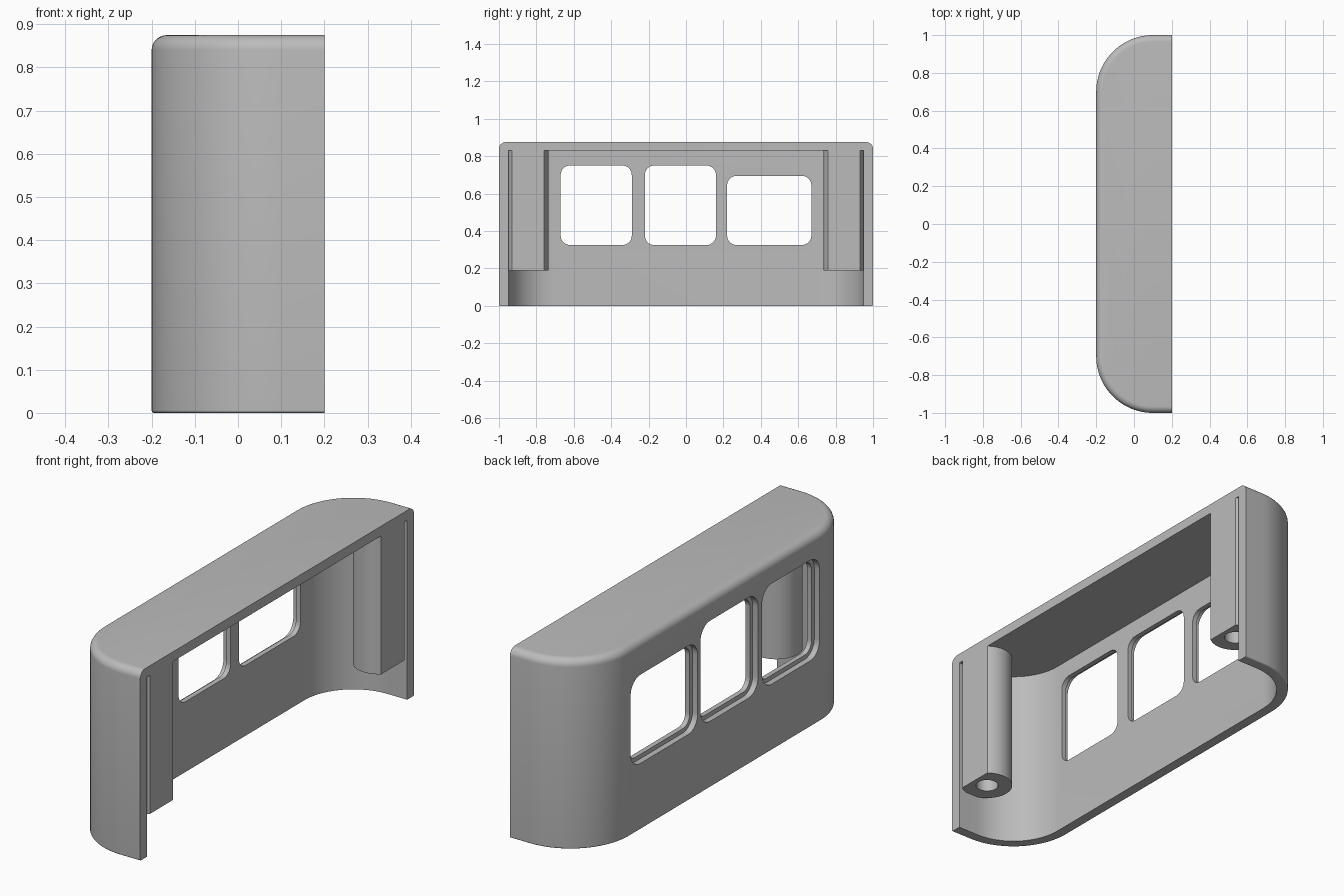
import bpy
import bmesh
import math

cube = bpy.data.objects.get("Cube")
if cube:
    bpy.data.objects.remove(cube, do_unlink=True)

HEIGHT = 0.875
OPEN_X = 0.2        # open mounting side
WALL = 0.05

grey = bpy.data.materials.new("light grey plastic")
grey.use_nodes = True
colour = (0.5, 0.5, 0.5, 1)
grey.diffuse_color = colour
grey.node_tree.nodes["Principled BSDF"].inputs["Base Color"].default_value = colour


def arc(cx, cy, r, a0, a1, steps):
    return [(cx + r * math.cos(math.radians(a0 + (a1 - a0) * i / steps)),
             cy + r * math.sin(math.radians(a0 + (a1 - a0) * i / steps)))
            for i in range(steps + 1)]


def loft(name, rings):
    """Closed solid from a stack of matching rings of 3D points."""
    bm = bmesh.new()
    loops = [[bm.verts.new(p) for p in ring] for ring in rings]
    for low, high in zip(loops, loops[1:]):
        for i in range(len(low)):
            j = (i + 1) % len(low)
            bm.faces.new((low[i], low[j], high[j], high[i]))
    bm.faces.new(loops[0][::-1])
    bm.faces.new(loops[-1])
    bmesh.ops.recalc_face_normals(bm, faces=bm.faces)
    mesh = bpy.data.meshes.new(name)
    bm.to_mesh(mesh)
    bm.free()
    mesh.materials.append(grey)
    obj = bpy.data.objects.new(name, mesh)
    bpy.context.collection.objects.link(obj)
    return obj


def prism(name, outline, z0, z1):
    return loft(name, [[(x, y, z) for x, y in outline] for z in (z0, z1)])


def combine(target, tool, operation):
    mod = target.modifiers.new(tool.name, "BOOLEAN")
    mod.object = tool
    mod.operation = operation
    mod.solver = "EXACT"
    bpy.context.view_layer.objects.active = target
    bpy.ops.object.modifier_apply(modifier=mod.name)
    bpy.data.objects.remove(tool, do_unlink=True)


def shell_outline(inset, open_x):
    """Half-stadium plan with two rounded corners, open side straight."""
    r = 0.3 - inset
    return ([(open_x, 1 - inset)] + arc(0.1, 0.7, r, 90, 180, 24)
            + arc(0.1, -0.7, r, 180, 270, 24) + [(open_x, inset - 1)])


# Outer body with rounded top edge and slightly eased bottom edge
levels = []
for radius, base, start, end in ((0.006, 0.006, -90, 0),
                                 (0.035, HEIGHT - 0.035, 0, 90)):
    for c, s in arc(0, 0, radius, start, end, 8):
        levels.append((radius - c, base + s))
housing = loft("housing", [[(x, y, z) for x, y in shell_outline(inset, OPEN_X)]
                           for inset, z in levels])

# Hollow interior, open below and on the mounting side
combine(housing, prism("cavity", shell_outline(WALL, 0.4), -0.1, HEIGHT - 0.045),
        "DIFFERENCE")

# Screw posts: round columns cut flat at the mounting side, with blind holes
POST_X, POST_Y, POST_R = 0.13, 0.845, 0.11
flat = math.degrees(math.acos((OPEN_X - POST_X) / POST_R))
for side, y in (("right", -POST_Y), ("left", POST_Y)):
    combine(housing, prism(side + "_post", arc(POST_X, y, POST_R, flat, 360 - flat, 40),
                           0.19, 0.85), "UNION")
    combine(housing, prism(side + "_hole", arc(POST_X, y, 0.048, 0, 350, 35),
                           0.1, 0.6), "DIFFERENCE")


def window_cutter(name, y0, y1, z0, z1, r, x0, x1):
    ring = []
    for cy, cz, a in ((y1 - r, z1 - r, 0), (y0 + r, z1 - r, 90),
                      (y0 + r, z0 + r, 180), (y1 - r, z0 + r, 270)):
        ring += arc(cy, cz, r, a, a + 90, 8)
    return loft(name, [[(x, y, z) for y, z in ring] for x in (x0, x1)])


# Windows, each with a stepped recess on the outside
LIP = 0.02
for y0, y1, top in ((-0.67, -0.29, 0.75), (-0.22, 0.16, 0.75), (0.22, 0.67, 0.695)):
    combine(housing, window_cutter("opening", y0, y1, 0.325, top, 0.05, -0.3, 0),
            "DIFFERENCE")
    combine(housing, window_cutter("recess", y0 - LIP, y1 + LIP, 0.325 - LIP, top + LIP,
                                   0.05 + LIP, -0.3, -0.173), "DIFFERENCE")

# Smooth the curves, keep the real edges sharp
bpy.ops.object.select_all(action="DESELECT")
housing.select_set(True)
bpy.context.view_layer.objects.active = housing
bpy.ops.object.shade_smooth_by_angle(angle=math.radians(30))
